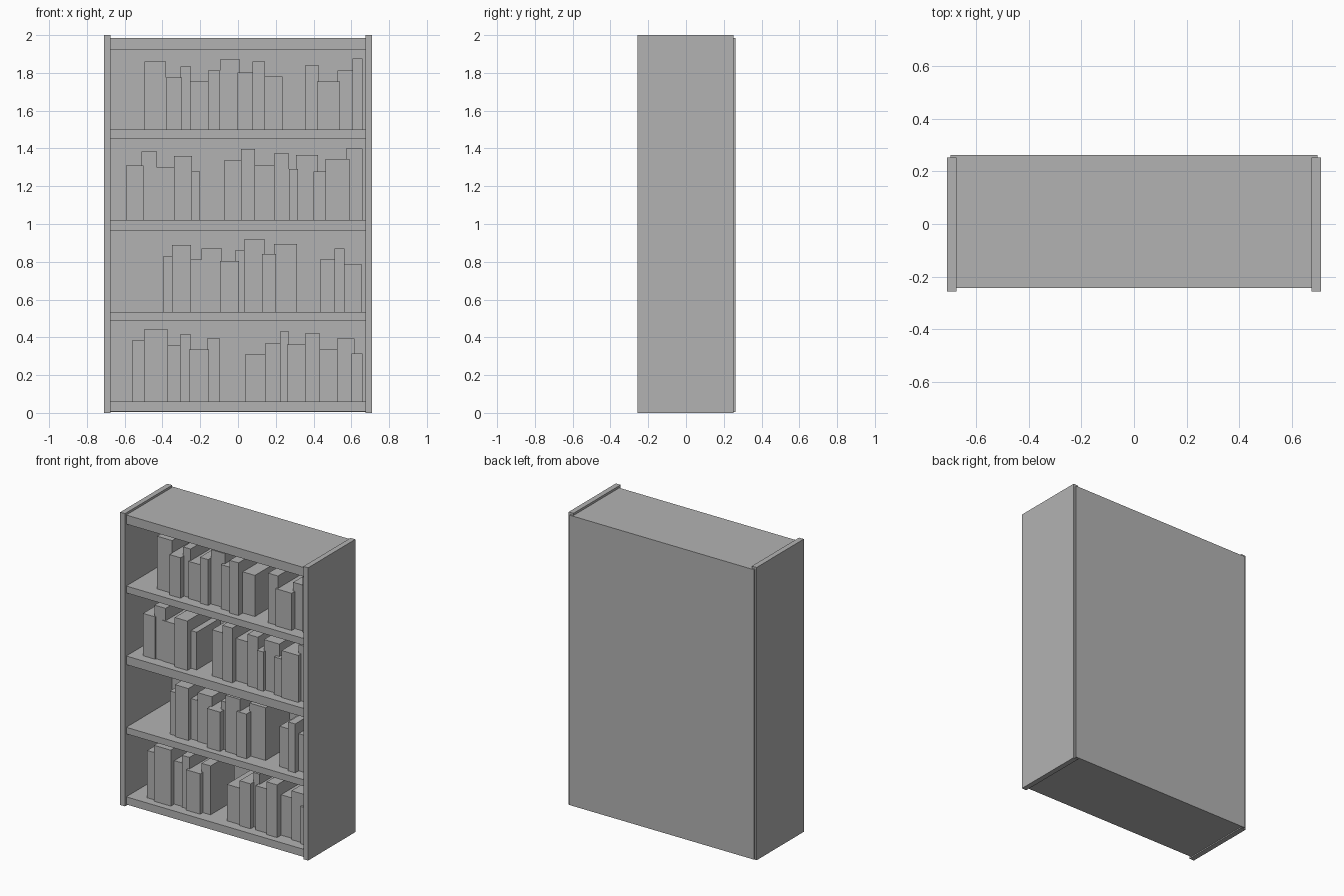
import bpy

grey = bpy.data.materials.new("plain_grey")
grey.diffuse_color = (0.45, 0.45, 0.45, 1)


def box(name, x0, x1, y0, y1, z0, z1):
    bpy.ops.mesh.primitive_cube_add(size=1, location=((x0 + x1) / 2, (y0 + y1) / 2, (z0 + z1) / 2))
    ob = bpy.context.object
    ob.name = name
    ob.scale = (x1 - x0, y1 - y0, z1 - z0)
    bpy.ops.object.transform_apply(location=False, rotation=False, scale=True)
    ob.data.materials.append(grey)
    return ob


def book_row(name, base, books):
    # each book: left, right, height, front
    for i, (x0, x1, h, front) in enumerate(books):
        box(f"{name}_book_{i + 1}", x0, x1, front, front + 0.26, base, base + h)


# Side panels
box("left_side", -0.71, -0.674, -0.257, 0.252, 0, 2)
box("right_side", 0.674, 0.71, -0.257, 0.252, 0, 2)

# Back panel
box("back_panel", -0.697, 0.697, 0.25, 0.262, 0.005, 1.985)

# Bottom, three shelves and top
for name, z0, z1 in (("bottom_board", 0.008, 0.06), ("lower_shelf", 0.49, 0.535),
                     ("middle_shelf", 0.963, 1.022), ("upper_shelf", 1.453, 1.5),
                     ("top_board", 1.923, 1.985)):
    box(name, -0.674, 0.674, -0.243, 0.25, z0, z1)

# Books on each shelf
book_row("top_row", 1.5, [
    (-.494, -.38, .36, -.168), (-.38, -.296, .276, -.197), (-.304, -.248, .334, -.158),
    (-.254, -.158, .254, -.172), (-.158, -.095, .313, -.186), (-.095, .011, .371, -.157),
    (-.003, .077, .302, -.18), (.077, .143, .36, -.2), (.143, .235, .281, -.153),
    (.354, .428, .339, -.18), (.417, .539, .254, -.19), (.526, .607, .313, -.155),
    (.607, .66, .376, -.17)])
book_row("upper_row", 1.022, [
    (-.592, -.5, .289, -.18), (-.512, -.428, .363, -.17), (-.449, -.338, .278, -.175),
    (-.338, -.243, .337, -.2), (-.243, -.2, .257, -.16), (-.074, .016, .315, -.177),
    (.016, .09, .374, -.19), (.09, .193, .289, -.15), (.19, .269, .352, -.17),
    (.269, .317, .268, -.18), (.306, .423, .342, -.158), (.399, .462, .257, -.18),
    (.462, .589, .321, -.19), (.571, .66, .379, -.16)])
book_row("lower_row", 0.535, [
    (-.396, -.349, .294, -.17), (-.349, -.248, .355, -.182), (-.25, -.19, .276, -.153),
    (-.193, -.085, .334, -.16), (-.095, .005, .268, -.2), (-.016, .032, .326, -.16),
    (.032, .143, .384, -.18), (.127, .2, .305, -.195), (.19, .312, .36, -.147),
    (.433, .518, .276, -.17), (.512, .565, .334, -.19), (.565, .655, .254, -.153)])
book_row("bottom_row", 0.06, [
    (-.56, -.494, .323, -.18), (-.497, -.37, .382, -.197), (-.37, -.304, .297, -.16),
    (-.306, -.248, .355, -.17), (-.259, -.153, .276, -.19), (-.164, -.095, .334, -.16),
    (.037, .145, .249, -.173), (.143, .225, .307, -.186), (.222, .269, .371, -.15),
    (.259, .354, .302, -.18), (.354, .433, .36, -.197), (.433, .526, .276, -.153),
    (.523, .618, .334, -.17), (.602, .66, .254, -.186)])
